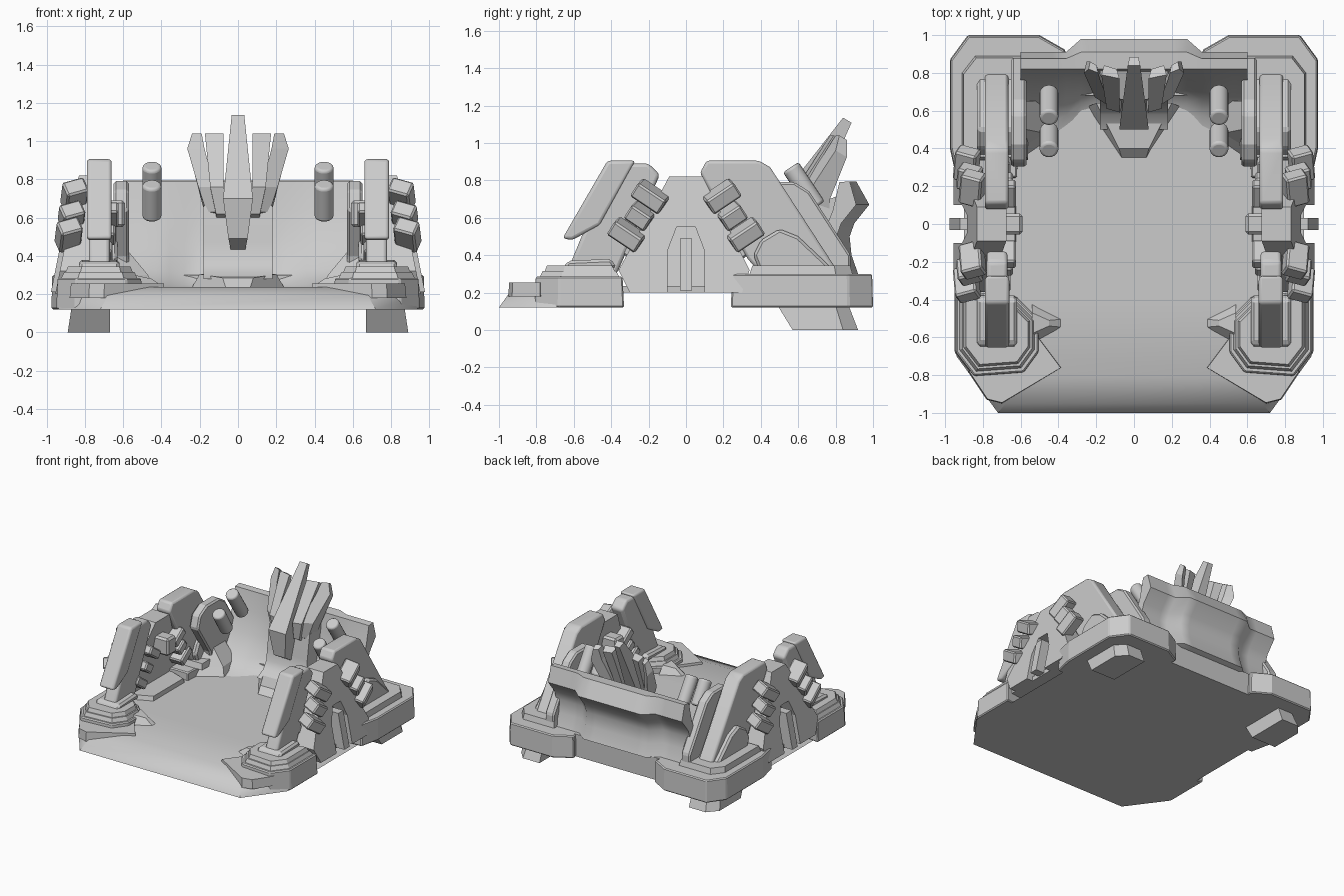
import bpy, bmesh, math
from mathutils import Vector, Matrix

grey = bpy.data.materials.new("plain_grey")
grey.diffuse_color = (0.6, 0.6, 0.6, 1)


def finish(name, bm, mirror="", bevel=0.0, seg=1, smooth=False):
    """Turn a bmesh into an object, with optional bevel, mirroring and smoothing."""
    bmesh.ops.recalc_face_normals(bm, faces=bm.faces)
    me = bpy.data.meshes.new(name)
    bm.to_mesh(me)
    bm.free()
    me.materials.append(grey)
    ob = bpy.data.objects.new(name, me)
    bpy.context.collection.objects.link(ob)
    if bevel:
        m = ob.modifiers.new("bevel", 'BEVEL')
        m.width, m.segments, m.limit_method = bevel, seg, 'ANGLE'
    if mirror:
        m = ob.modifiers.new("mirror", 'MIRROR')
        m.use_axis = ['X' in mirror, 'Y' in mirror, False]
        m.use_mirror_merge = False
    if smooth:
        bpy.ops.object.select_all(action='DESELECT')
        ob.select_set(True)
        bpy.context.view_layer.objects.active = ob
        bpy.ops.object.shade_smooth_by_angle(angle=math.radians(40))
    return ob


def loft(name, rings, **kw):
    """Skin a list of closed rings and cap both ends."""
    bm = bmesh.new()
    vs = [[bm.verts.new(p) for p in r] for r in rings]
    n = len(rings[0])
    for a, b in zip(vs, vs[1:]):
        for i in range(n):
            j = (i + 1) % n
            bm.faces.new((a[i], a[j], b[j], b[i]))
    bm.faces.new(vs[0])
    bm.faces.new(vs[-1])
    return finish(name, bm, **kw)


def slab(name, outline, z0, z1, taper=1.0, **kw):
    """Plan outline raised from z0 to z1, the top scaled about its centre."""
    cx = sum(p[0] for p in outline) / len(outline)
    cy = sum(p[1] for p in outline) / len(outline)
    top = [(cx + (x - cx) * taper, cy + (y - cy) * taper, z1) for x, y in outline]
    return loft(name, [[(x, y, z0) for x, y in outline], top], **kw)


def side(name, profile, x0, x1, lean=0.0, **kw):
    """Side (y, z) profile extruded along x; lean moves x inward with height."""
    return loft(name, [[(x - lean * (z - 0.2), y, z) for y, z in profile]
                       for x in (x0, x1)], **kw)


def block(name, centre, size, rx=0.0, ry=0.0, rz=0.0, **kw):
    bm = bmesh.new()
    mat = (Matrix.Translation(centre) @ Matrix.Rotation(rz, 4, 'Z') @ Matrix.Rotation(ry, 4, 'Y')
           @ Matrix.Rotation(rx, 4, 'X') @ Matrix.Diagonal((*size, 1)))
    bmesh.ops.create_cube(bm, size=1, matrix=mat)
    return finish(name, bm, **kw)


# --- floor: ramped front, raised centre deck, flat underside
front = [(-0.72, -1), (0.72, -1), (0.94, -0.7), (0.94, -0.36), (-0.94, -0.36), (-0.94, -0.7)]
lip = [(-0.68, -0.95), (0.68, -0.95), (0.92, -0.69), (0.92, -0.36), (-0.92, -0.36), (-0.92, -0.69)]
deck = [(-0.64, -0.81), (0.64, -0.81), (0.9, -0.65), (0.9, -0.36), (-0.9, -0.36), (-0.9, -0.65)]
loft("front_ramp", [[(x, y, z) for x, y in o] for o, z in
                    ((front, 0.12), (lip, 0.19), (deck, 0.236))], smooth=True)
slab("deck", [(-0.9, -0.4), (0.9, -0.4), (0.9, 0.62), (-0.9, 0.62)], 0.2, 0.236)
bm = bmesh.new()
bm.faces.new([bm.verts.new((x, y, 0.12)) for x, y in
              [(-0.9, -0.4), (0.9, -0.4), (0.9, 0.8), (-0.9, 0.8)]])
finish("underside", bm)

# --- rear base, corner blocks and feet
slab("rear_base", [(-0.6, 0.68), (0.6, 0.68), (0.6, 0.88), (-0.6, 0.88)], 0.12, 0.3)
slab("rear_corner_block", [(0.36, 0.92), (0.5, 1), (0.88, 1), (0.975, 0.87), (0.975, 0.4),
                           (0.94, 0.24), (0.62, 0.24), (0.6, 0.6), (0.4, 0.75)],
     0.12, 0.3, 0.985, mirror="X", bevel=0.008)
slab("rear_corner_step", [(0.56, 0.34), (0.56, 0.89), (0.84, 0.89), (0.91, 0.8), (0.91, 0.34)],
     0.3, 0.345, 0.95, mirror="X")
loft("rear_foot", [[(0.67, 0.57, 0), (0.89, 0.57, 0), (0.89, 0.84, 0), (0.82, 0.92, 0), (0.67, 0.92, 0)],
                   [(0.67, 0.49, 0.13), (0.87, 0.49, 0.13), (0.87, 0.8, 0.13),
                    (0.8, 0.87, 0.13), (0.67, 0.87, 0.13)]], mirror="X")

# --- front corner blocks with stepped pillar bases
corner = [(0.95, -0.33), (0.95, -0.68), (0.85, -0.81), (0.58, -0.79), (0.5, -0.68),
          (0.5, -0.5), (0.62, -0.38)]
slab("front_corner_block", corner, 0.12, 0.285, 0.97, mirror="X", bevel=0.008)
for i, (s, z0, z1) in enumerate(((0.88, 0.285, 0.315), (0.78, 0.315, 0.345))):
    slab("front_base_step_%d" % i, [(0.73 + (x - 0.73) * s, -0.56 + (y + 0.56) * s)
                                    for x, y in corner], z0, z1, 0.93, mirror="X")
slab("front_corner_plate", [(0.38, -0.76), (0.7, -0.95), (0.78, -0.93), (0.88, -0.78), (0.5, -0.6)],
     0.18, 0.255, 0.97, mirror="X")
loft("front_base_wedge", [[(0.34, -0.5, 0.2), (0.34, -0.55, 0.2), (0.54, -0.66, 0.2), (0.54, -0.4, 0.2)],
                          [(0.45, -0.51, 0.28), (0.45, -0.54, 0.28), (0.54, -0.58, 0.3),
                           (0.54, -0.47, 0.3)]], mirror="X")

# --- front pillars: sloped core with a thicker front shell
side("front_pillar_core", [(-0.64, 0.3), (-0.55, 0.52), (-0.34, 0.89), (-0.2, 0.89),
                           (-0.14, 0.83), (-0.37, 0.3)], 0.67, 0.78,
     mirror="X", bevel=0.02, seg=3, smooth=True)
side("front_pillar_shell", [(-0.66, 0.49), (-0.42, 0.905), (-0.27, 0.905), (-0.46, 0.56), (-0.61, 0.48)],
     0.66, 0.79, mirror="X", bevel=0.018, seg=3, smooth=True)
side("front_pillar_collar", [(-0.66, 0.33), (-0.63, 0.37), (-0.4, 0.38), (-0.37, 0.33)],
     0.62, 0.83, mirror="X", bevel=0.015)

# --- rear pillars
side("rear_pillar", [(0.4, 0.3), (0.33, 0.38), (0.075, 0.84), (0.11, 0.905), (0.39, 0.905),
                     (0.45, 0.87), (0.82, 0.3)], 0.665, 0.79, mirror="X", bevel=0.015, seg=2, smooth=True)
side("rear_pillar_skirt", [(0.4, 0.3), (0.36, 0.4), (0.4, 0.48), (0.5, 0.54), (0.6, 0.5), (0.78, 0.33)],
     0.63, 0.83, mirror="X", bevel=0.015)
side("rear_inner_slab", [(0.5, 0.24), (0.46, 0.4), (0.3, 0.64), (0.33, 0.74), (0.42, 0.79),
                         (0.58, 0.79), (0.66, 0.74), (0.88, 0.4), (0.88, 0.3)],
     0.57, 0.65, mirror="X", bevel=0.012)
loft("rear_inner_flare", [[(0.44, 0.45, 0.23), (0.66, 0.3, 0.23), (0.66, 0.65, 0.23), (0.46, 0.65, 0.23)],
                          [(0.47, 0.48, 0.3), (0.64, 0.38, 0.3), (0.64, 0.65, 0.3), (0.48, 0.65, 0.3)],
                          [(0.57, 0.5, 0.42), (0.64, 0.48, 0.42), (0.64, 0.65, 0.42),
                           (0.57, 0.65, 0.42)]], mirror="X")

# --- leaning side panels with an arched opening and an upright bar
side("side_panel", [(-0.1, 0.2), (-0.3, 0.2), (-0.36, 0.32), (-0.09, 0.82), (0.09, 0.82),
                    (0.34, 0.32), (0.3, 0.2), (0.1, 0.2), (0.1, 0.42), (0.05, 0.55),
                    (-0.05, 0.55), (-0.1, 0.42)], 0.8, 0.955, 0.2, mirror="X")
side("side_recess", [(-0.12, 0.2), (-0.12, 0.57), (0.12, 0.57), (0.12, 0.2)], 0.8, 0.85, 0.2, mirror="X")
side("side_bar", [(-0.033, 0.21), (-0.033, 0.49), (0.033, 0.49), (0.033, 0.21)],
     0.84, 0.98, 0.2, mirror="X")
block("side_inner_box", (0.68, 0, 0.62), (0.18, 0.11, 0.14), mirror="X", bevel=0.015)
slab("side_inner_ledge", [(0.62, -0.2), (0.62, 0.22), (0.84, 0.3), (0.84, -0.3)], 0.2, 0.27, 0.9, mirror="X")

# --- tilted ribs on both shoulders of each side panel
for i, (x, y, z, ln) in enumerate(((0.855, 0.19, 0.715, 0.18), (0.87, 0.245, 0.61, 0.13),
                                   (0.885, 0.315, 0.51, 0.18))):
    block("shoulder_rib_%d" % i, (x, y, z), (0.12, ln, 0.09), rx=math.radians(35),
          ry=math.radians(15), rz=math.radians(15), mirror="XY", bevel=0.01)
    block("inner_rib_%d" % i, (x - 0.17, y - 0.03, z - 0.1), (0.12, ln * 0.8, 0.07),
          rx=math.radians(36), mirror="XY", bevel=0.01)

# --- back wall: two scooped lobes inside, a rolled rim and pushed-out middle behind
scoop = [(0, 0.225), (0.28, 0.25), (0.55, 0.33), (0.78, 0.48), (0.92, 0.64), (1, 0.79)]
rear = [(0.91, 0.795), (0.98, 0.67), (0.9, 0.57), (0.875, 0.5), (0.885, 0.4), (0.92, 0.3), (0.7, 0.22)]
half = [(0.0, 0, 0.5), (0.2, 0, 0.6), (0.28, 0, 0.57), (0.36, 0.07, 0.48), (0.43, 0.07, 0.43),
        (0.52, 0.07, 0.41), (0.6, 0.07, 0.38)]
rings = []
for x, back, f in [(-a, b, c) for a, b, c in half[:0:-1]] + half:
    rings.append([(x, f + (0.82 - f) * t, z) for t, z in scoop]
                 + [(x, y - (back if i else back * 0.5), z) for i, (y, z) in enumerate(rear)])
loft("back_wall", rings, smooth=True)

# --- centre console with a coved neck under the fan
loft("console", [[(-0.25, 0.62, 0.22), (-0.06, 0.335, 0.22), (0.06, 0.335, 0.22), (0.25, 0.62, 0.22)],
                 [(-0.2, 0.64, 0.305), (-0.08, 0.4, 0.285), (0.08, 0.4, 0.285), (0.2, 0.64, 0.305)]])
side("console_neck", [(0.5, 0.28), (0.58, 0.32), (0.62, 0.38), (0.63, 0.47), (0.66, 0.66),
                      (0.82, 0.72), (0.85, 0.28)], -0.18, 0.18, smooth=True)


# --- fan: central blade and two petals on each side
def strip(name, path, **kw):
    """Blade through (x, y, z, half width, depth, outer sweep) stations."""
    loft(name, [[(x - w, y, z), (x + w, y + s, z), (x + w * 0.7, y + s + d, z - d * 0.6),
                 (x - w * 0.7, y + d, z - d * 0.6)] for x, y, z, w, d, s in path], **kw)


strip("fan_centre_blade", [(0, 0.53, 0.49, 0.05, 0.12, 0), (0, 0.5, 0.7, 0.078, 0.16, 0),
                           (0, 0.84, 1.135, 0.033, 0.045, 0)])
strip("fan_inner_petal", [(0.09, 0.62, 0.62, 0.025, 0.1, 0), (0.11, 0.59, 0.76, 0.035, 0.1, 0.02),
                          (0.125, 0.77, 1.04, 0.048, 0.05, 0.02)], mirror="X")
strip("fan_outer_petal", [(0.14, 0.64, 0.63, 0.025, 0.1, 0.02), (0.165, 0.62, 0.76, 0.042, 0.1, 0.05),
                          (0.22, 0.75, 0.96, 0.045, 0.06, 0.05), (0.215, 0.8, 1.04, 0.025, 0.04, 0.02)],
      mirror="X")

# --- paired round pegs leaning forward from the scoops
for i, (a, b) in enumerate((((0.45, 0.5, 0.6), (0.45, 0.39, 0.775)),
                            ((0.45, 0.7, 0.66), (0.45, 0.56, 0.87)))):
    a, b = Vector(a), Vector(b)
    bm = bmesh.new()
    mat = Matrix.Translation((a + b) / 2) @ (b - a).to_track_quat('Z', 'Y').to_matrix().to_4x4()
    bmesh.ops.create_cone(bm, cap_ends=True, segments=20, radius1=0.05, radius2=0.05,
                          depth=(b - a).length, matrix=mat)
    finish("peg_%d" % i, bm, mirror="X", bevel=0.015, seg=3, smooth=True)
